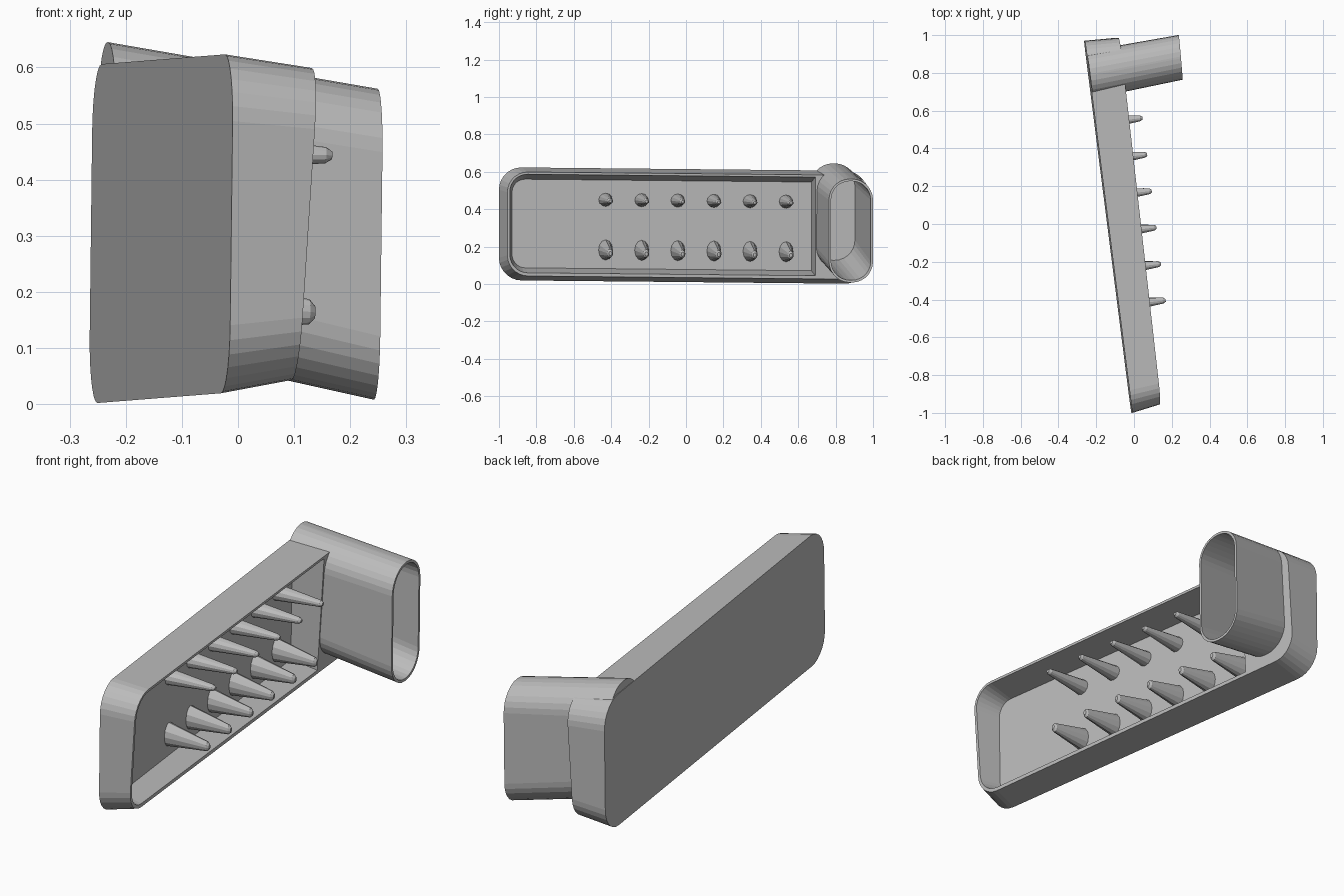
import bpy, bmesh, math
from mathutils import Vector

if "Cube" in bpy.data.objects:
    bpy.data.objects.remove(bpy.data.objects["Cube"])

grey = bpy.data.materials.new("light grey")
grey.diffuse_color = (0.5, 0.5, 0.5, 1)
grey.use_nodes = True
grey.node_tree.nodes["Principled BSDF"].inputs["Base Color"].default_value = grey.diffuse_color


def back_plane(y, z):
    return -0.139 - 0.127 * y + 0.012 * (z - 0.3)


def floor_plane(y, z):
    return back_plane(y, z) + 0.03


def rim_plane(y, z):
    return 0.019 - 0.112 * y + 0.065 * (z - 0.32)


def tube_end_plane(y, z):
    return 0.245 - 0.087 * (y - 0.885) + 0.012 * (z - 0.285)


def outline(yc, zc, hy, hz, r_near, r_far, plane, slope=0.0, push=0.0, seg=7):
    """Rounded rectangle in y and z, laid on a slanted plane."""
    pts = []
    for i, (sy, sz) in enumerate([(1, 1), (-1, 1), (-1, -1), (1, -1)]):
        r = r_far if sy > 0 else r_near
        n = seg if r > 0 else 0
        for k in range(n + 1):
            a = math.pi / 2 * (i + (k / n if n else 0))
            y = yc + sy * (hy - r) + r * math.cos(a)
            z = zc + sz * (hz - r) + r * math.sin(a) + slope * y
            pts.append(Vector((plane(y, z) + push, y, z)))
    return pts


def loft(name, rings):
    """Closed solid through rings with equal point counts."""
    bm = bmesh.new()
    loops = [[bm.verts.new(p) for p in ring] for ring in rings]
    n = len(loops[0])
    for a, b in zip(loops, loops[1:]):
        for i in range(n):
            j = (i + 1) % n
            bm.faces.new((a[i], a[j], b[j], b[i]))
    bm.faces.new(loops[0])
    bm.faces.new(loops[-1])
    bmesh.ops.recalc_face_normals(bm, faces=bm.faces)
    me = bpy.data.meshes.new(name)
    bm.to_mesh(me)
    bm.free()
    me.materials.append(grey)
    ob = bpy.data.objects.new(name, me)
    bpy.context.collection.objects.link(ob)
    return ob


def combine(target, tool, operation):
    m = target.modifiers.new("join", 'BOOLEAN')
    m.object, m.operation, m.solver = tool, operation, 'EXACT'
    bpy.context.view_layer.objects.active = target
    bpy.ops.object.modifier_apply(modifier=m.name)
    bpy.data.objects.remove(tool)


# tray block, tapering from the back plate to the rim
body = loft("tray_with_tube", [
    outline(-0.015, 0.3125, 0.985, 0.302, 0.12, 0.12, back_plane, -0.01),
    outline(0.015, 0.3125, 0.97, 0.278, 0.11, 0.11, rim_plane, -0.01)])

# open cavity, square at the tube end
cavity = loft("cavity", [
    outline(-0.13, 0.315, 0.80, 0.237, 0.07, 0, floor_plane, -0.01),
    outline(-0.125, 0.315, 0.817, 0.264, 0.095, 0, rim_plane, -0.01, 0.002)])
combine(body, cavity, 'DIFFERENCE')

# slanted oblong tube and its hollow
tube = loft("tube", [
    outline(0.79, 0.38, 0.125, 0.265, 0.12, 0.12, back_plane, push=0.003),
    outline(0.882, 0.285, 0.118, 0.277, 0.113, 0.113, tube_end_plane)])
combine(body, tube, 'UNION')
hollow = loft("hollow", [
    outline(0.79, 0.38, 0.113, 0.253, 0.108, 0.108, floor_plane),
    outline(0.882, 0.285, 0.106, 0.265, 0.101, 0.101, tube_end_plane, push=0.002)])
combine(body, hollow, 'DIFFERENCE')


# two rows of tapered pegs
def peg(name, base, tip, ry, rz):
    rings = []
    for t, s in [(0, 1), (0.95, 0.4), (1, 0.2)]:
        c = base.lerp(tip, t)
        ring = []
        for k in range(12):
            a = math.tau * k / 12
            dy, dz = ry * s * math.cos(a), rz * s * math.sin(a)
            ring.append(c + Vector((-0.12 * dy + 0.04 * dz, dy, dz)))
        rings.append(ring)
    loft(name, rings)


for i in range(6):
    y = -0.43 + 0.193 * i
    for row, z, tz, reach, ry, rz in [("upper", 0.45, 0.443, 0.225, 0.038, 0.036),
                                      ("lower", 0.182, 0.163, 0.198, 0.039, 0.055)]:
        zb = z - 0.01 * y - 0.004
        x = floor_plane(y, zb) - 0.005
        peg(f"{row}_peg_{i + 1}", Vector((x, y, zb)),
            Vector((x + reach, y + 0.026, zb + tz - z)), ry, rz)
